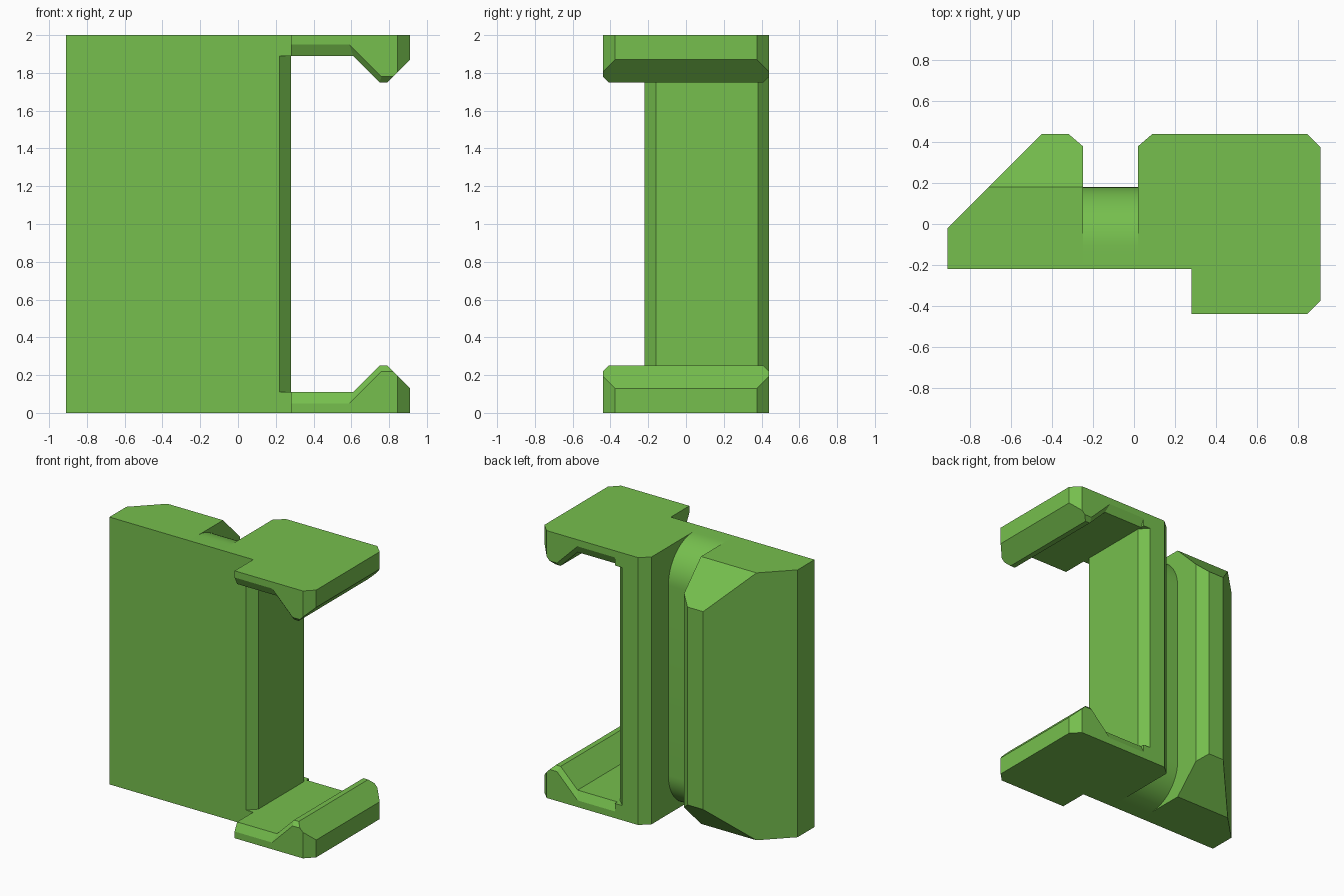
import bpy, bmesh, math
from mathutils import Vector

if "Cube" in bpy.data.objects:
    bpy.data.objects.remove(bpy.data.objects["Cube"], do_unlink=True)

green = bpy.data.materials.new("leaf_green")
green.use_nodes = True
COLOUR = (0.18, 0.52, 0.075, 1)
green.diffuse_color = COLOUR
green.node_tree.nodes["Principled BSDF"].inputs["Base Color"].default_value = COLOUR


def finish(name, bm, smooth=False):
    bmesh.ops.recalc_face_normals(bm, faces=bm.faces)
    mesh = bpy.data.meshes.new(name)
    bm.to_mesh(mesh)
    bm.free()
    mesh.materials.append(green)
    obj = bpy.data.objects.new(name, mesh)
    bpy.context.collection.objects.link(obj)
    if smooth:
        bpy.ops.object.select_all(action='DESELECT')
        obj.select_set(True)
        bpy.context.view_layer.objects.active = obj
        bpy.ops.object.shade_smooth_by_angle(angle=math.radians(30))
    return obj


def slice_off(bm, point, normal):
    """Cut away everything on the normal side of a plane and cap the cut."""
    geom = bm.verts[:] + bm.edges[:] + bm.faces[:]
    cut = bmesh.ops.bisect_plane(bm, geom=geom, dist=1e-5, plane_co=Vector(point),
                                 plane_no=Vector(normal).normalized(), clear_outer=True)
    edges = [e for e in cut["geom_cut"] if isinstance(e, bmesh.types.BMEdge)]
    bmesh.ops.holes_fill(bm, edges=edges, sides=0)


def prism(points, offset):
    """Extrude a closed 3D polygon along an offset."""
    bm = bmesh.new()
    face = bm.faces.new([bm.verts.new(p) for p in points])
    ext = bmesh.ops.extrude_face_region(bm, geom=[face], use_keep_orig=True)
    moved = [v for v in ext["geom"] if isinstance(v, bmesh.types.BMVert)]
    bmesh.ops.translate(bm, verts=moved, vec=offset)
    return bm


# Wedge-shaped rail jaw, its back sloping away at both ends
jaw = [(-.91, -.22), (-.25, -.22), (-.25, .38), (-.32, .44), (-.45, .44), (-.91, -.02)]
bm = prism([(x, y, 0) for x, y in jaw], (0, 0, 2))
slice_off(bm, (0, .18, 2), (0, 1, 1))
slice_off(bm, (0, .18, 0), (0, 1, -1))
finish("rail_jaw", bm)

# Neck at the bottom of the slot, with rounded ends
R = .29
arc = [(.18 - R + R * math.cos(a), 2 - R + R * math.sin(a))
       for a in (math.pi / 2 * i / 16 for i in range(17))]
side = [(-.22, 0), *[(y, 2 - z) for y, z in reversed(arc)], *arc, (-.22, 2)]
finish("slot_neck", prism([(-.25, y, z) for y, z in side], (.27, 0, 0)), smooth=True)

# Upright spine with bevelled corners, and its square-cornered ends
spine = [(.02, -.22), (.22, -.22), (.28, -.16), (.28, .38), (.22, .44), (.09, .44), (.02, .38)]
finish("spine", prism([(x, y, .11) for x, y in spine], (0, 0, 1.78)))
end = [(.02, -.22), (.28, -.22), (.28, .44), (.09, .44), (.02, .38)]
for name, z in (("lower", 0), ("upper", 1.89)):
    finish(name + "_spine_end", prism([(x, y, z) for x, y in end], (0, 0, .11)))


# Hooked clip arm with bevelled inner edges and cut outer corners
def clip_arm(name, flip):
    rim = [(.28, .05), (.59, .05), (.76, .22), (.82, .22), (.91, .13)]
    inner = [(.28, .11), (.61, .11), (.75, .25), (.79, .25), (.91, .13)]
    bm = bmesh.new()

    def row(points, y):
        return [bm.verts.new((x, y, 2 - z if flip else z)) for x, z in points]

    def strip(a, b):
        for i in range(len(a) - 1):
            bm.faces.new((a[i], a[i + 1], b[i + 1], b[i]))

    front, back = row(rim, -.44), row(rim, .44)
    f_in, b_in = row(inner[:-1], -.41), row(inner[:-1], .41)
    f_base, b_base = row([(.28, 0), (.91, 0)], -.44), row([(.28, 0), (.91, 0)], .44)
    strip(front[:-1], f_in)
    strip(f_in, b_in)
    strip(b_in, back[:-1])
    bm.faces.new((front[3], front[4], back[4], back[3], b_in[3], f_in[3]))
    bm.faces.new((f_base[0], f_base[1], *reversed(front)))
    bm.faces.new((b_base[0], b_base[1], *reversed(back)))
    bm.faces.new((f_base[0], front[0], f_in[0], b_in[0], back[0], b_base[0]))
    bm.faces.new((f_base[1], front[4], back[4], b_base[1]))
    bm.faces.new((f_base[0], f_base[1], b_base[1], b_base[0]))
    bmesh.ops.recalc_face_normals(bm, faces=bm.faces)
    for s in (-1, 1):
        slice_off(bm, (.91, s * .375, 0), (1, s, 0))
    finish(name, bm)


clip_arm("lower_clip_arm", False)
clip_arm("upper_clip_arm", True)
